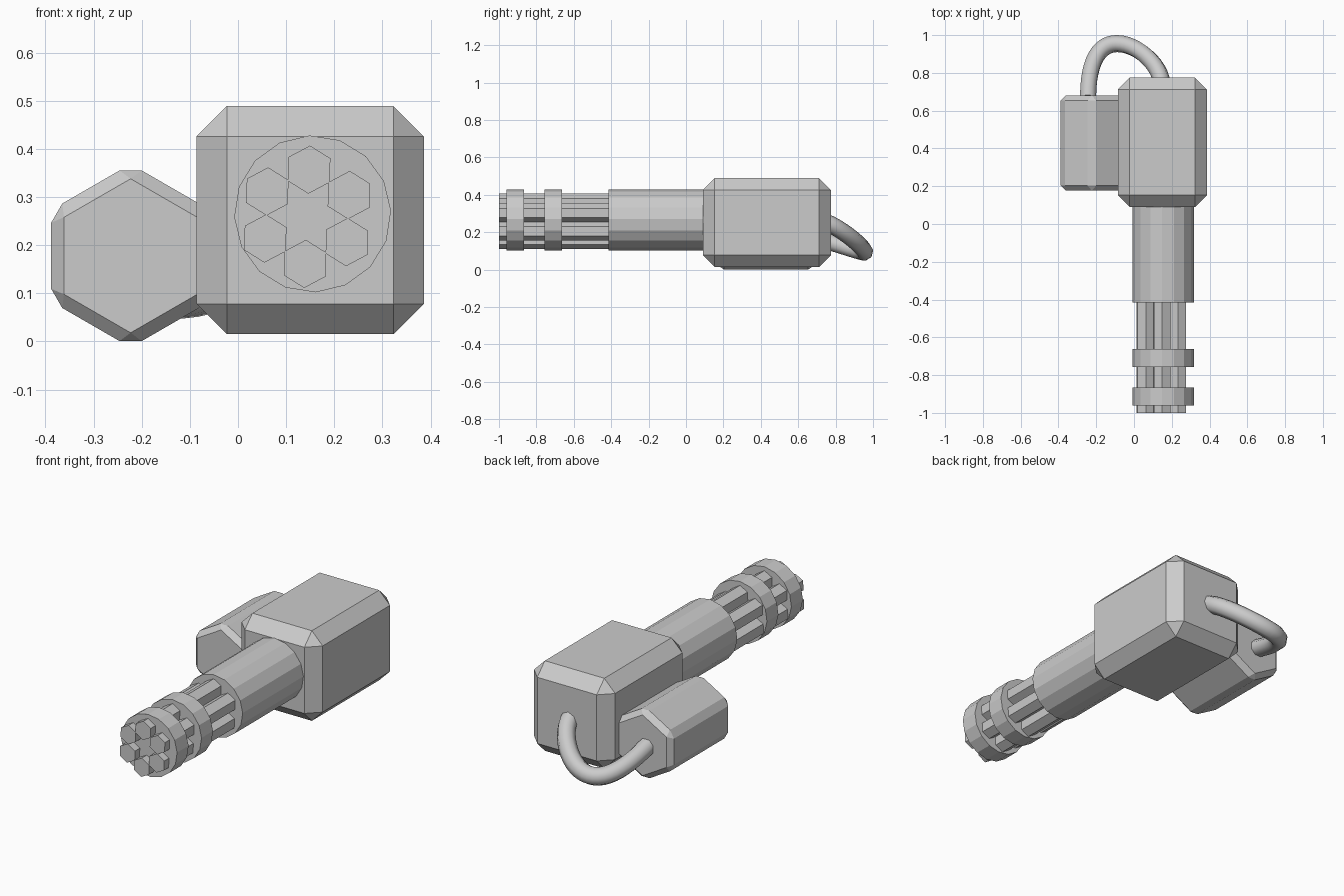
import bpy, bmesh
from math import cos, sin, radians, tau

if "Cube" in bpy.data.objects:
    bpy.data.objects.remove(bpy.data.objects["Cube"])


def finish(name, bm, bevel=0):
    if bevel:
        bmesh.ops.bevel(bm, geom=bm.edges[:], offset=bevel, segments=1,
                        profile=0.5, affect='EDGES')
    bmesh.ops.recalc_face_normals(bm, faces=bm.faces[:])
    me = bpy.data.meshes.new(name)
    bm.to_mesh(me)
    bm.free()
    ob = bpy.data.objects.new(name, me)
    bpy.context.collection.objects.link(ob)
    return ob


def prism(name, x, z, r, sides, y0, y1, start=90, bevel=0):
    """Regular prism lying along y, first corner at angle start."""
    bm = bmesh.new()
    angles = [radians(start) + tau * i / sides for i in range(sides)]
    ring = [bm.verts.new((x + r * cos(a), y0, z + r * sin(a))) for a in angles]
    cap = bm.faces.new(ring)
    ext = bmesh.ops.extrude_face_region(bm, geom=[cap], use_keep_orig=True)
    for v in ext['geom']:
        if isinstance(v, bmesh.types.BMVert):
            v.co.y = y1
    return finish(name, bm, bevel)


# Chamfered main body
bm = bmesh.new()
bmesh.ops.create_cube(bm, size=1)
for v in bm.verts:
    v.co = (0.15 + v.co.x * 0.472, 0.4325 + v.co.y * 0.685, 0.252 + v.co.z * 0.474)
finish("body", bm, 0.063)

# Hexagonal ammunition drum at the side
prism("ammo_drum", -0.223, 0.178, 0.1905, 6, 0.177, 0.68, bevel=0.0265)

# Barrel housing and the two clamp rings
for name, y0, y1 in (("barrel_housing", -0.415, 0.15),
                     ("rear_ring", -0.757, -0.662),
                     ("front_ring", -0.96, -0.865)):
    prism(name, 0.155, 0.265, 0.163, 16, y0, y1, start=92.3)

# Six rotating barrels
for i in range(6):
    a = radians(87.5 + 60 * i)
    prism(f"barrel_{i + 1}", 0.1435 + 0.098 * cos(a), 0.259 + 0.098 * sin(a),
          0.05, 6, -1.0, -0.35, start=88)

# Feed hose from the body to the drum
cu = bpy.data.curves.new("feed_hose", 'CURVE')
cu.dimensions = '3D'
cu.bevel_depth = 0.046
cu.bevel_resolution = 2
cu.resolution_u = 12
cu.use_fill_caps = True
sp = cu.splines.new('BEZIER')
path = [  # left handle, point, right handle
    ((0.148, 0.68, 0.27), (0.145, 0.75, 0.252), (0.14, 0.84, 0.215)),
    ((0.02, 0.955, 0.115), (-0.09, 0.955, 0.096), (-0.18, 0.955, 0.082)),
    ((-0.243, 0.87, 0.118), (-0.243, 0.67, 0.175), (-0.243, 0.62, 0.19)),
]
sp.bezier_points.add(len(path) - 1)
for p, (hl, co, hr) in zip(sp.bezier_points, path):
    p.handle_left_type = p.handle_right_type = 'FREE'
    p.handle_left, p.co, p.handle_right = hl, co, hr
hose = bpy.data.objects.new("feed_hose", cu)
bpy.context.collection.objects.link(hose)
bpy.context.view_layer.objects.active = hose
hose.select_set(True)
bpy.ops.object.convert(target='MESH')
bpy.ops.object.shade_smooth_by_angle(angle=radians(50))
